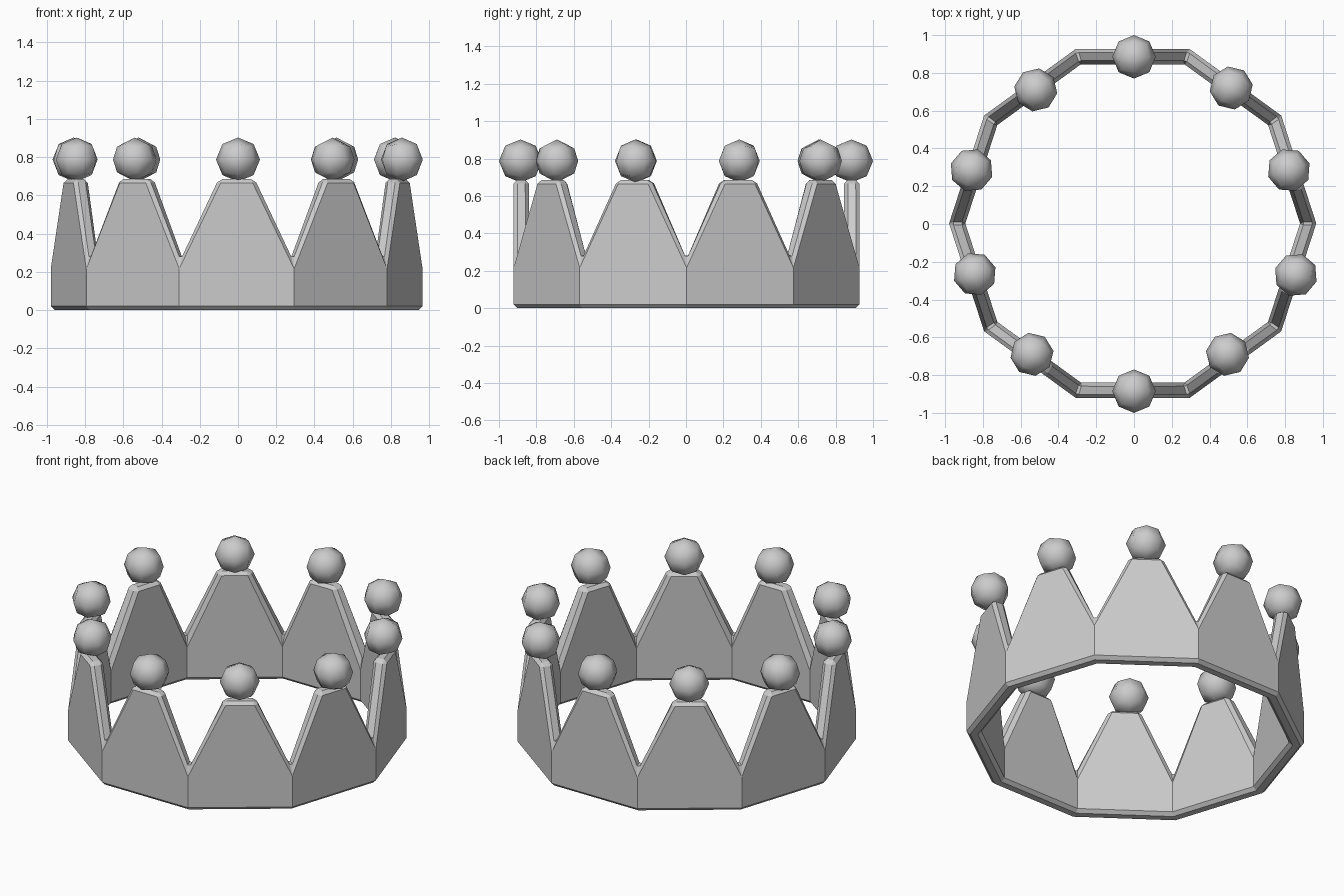
import bpy, bmesh
from math import sin, cos, radians
from mathutils import Vector, Matrix

if "Cube" in bpy.data.objects:
    bpy.data.objects.remove(bpy.data.objects["Cube"])

SIDES = 10
CENTRE = Vector((-0.007, 0.003, 0))
R_OUT, R_IN = 0.972, 0.886
VALLEY, PEAK = 0.262, 0.685
T0, T1 = 0.34, 0.66          # extent of each flat spike tip along its panel


def corner(i, r):
    a = radians(36 * i)
    return CENTRE + Vector((r * cos(a), r * sin(a), 0))


def link(name, bm):
    bmesh.ops.recalc_face_normals(bm, faces=bm.faces)
    me = bpy.data.meshes.new(name)
    bm.to_mesh(me)
    bm.free()
    ob = bpy.data.objects.new(name, me)
    bpy.context.collection.objects.link(ob)
    return ob


# ten-sided band with one pointed spike per panel
bm = bmesh.new()
for i in range(SIDES):
    rings = []
    for r in (R_OUT, R_IN):
        a, b = corner(i, r), corner(i + 1, r)
        prof = [(0, 0), (1, 0), (1, VALLEY), (T1, PEAK), (T0, PEAK), (0, VALLEY)]
        rings.append([bm.verts.new(a.lerp(b, t) + Vector((0, 0, z))) for t, z in prof])
    outer, inner = rings
    bm.faces.new(outer)
    bm.faces.new(inner[::-1])
    for j in (0, 2, 3, 4):
        k = (j + 1) % 6
        bm.faces.new((outer[j], inner[j], inner[k], outer[k]))
bmesh.ops.remove_doubles(bm, verts=bm.verts, dist=1e-4)
band = link("crown_band", bm)
bev = band.modifiers.new("edge_bevel", 'BEVEL')
bev.width = 0.02
bev.segments = 1
bev.limit_method = 'ANGLE'
bev.angle_limit = radians(40)

# round knobs on the spike tips, slightly unevenly placed
spots = [(0.82, 0.285), (0.515, 0.72), (0, 0.885), (-0.52, 0.71), (-0.86, 0.285),
         (-0.843, -0.265), (-0.54, -0.69), (0, -0.885), (0.495, -0.69), (0.857, -0.27)]
for i, (x, y) in enumerate(spots):
    bm = bmesh.new()
    bmesh.ops.create_cube(bm, size=1)
    bmesh.ops.subdivide_edges(bm, edges=bm.edges, cuts=1, use_grid_fill=True)
    for v in bm.verts:
        v.co = v.co.normalized() * 0.115
    bmesh.ops.rotate(bm, verts=bm.verts, matrix=Matrix.Rotation(radians(36 * (i - 2)), 3, 'Z'))
    for f in bm.faces:
        f.smooth = True
    knob = link(f"knob_{i + 1}", bm)
    knob.location = (x, y, 0.787)
